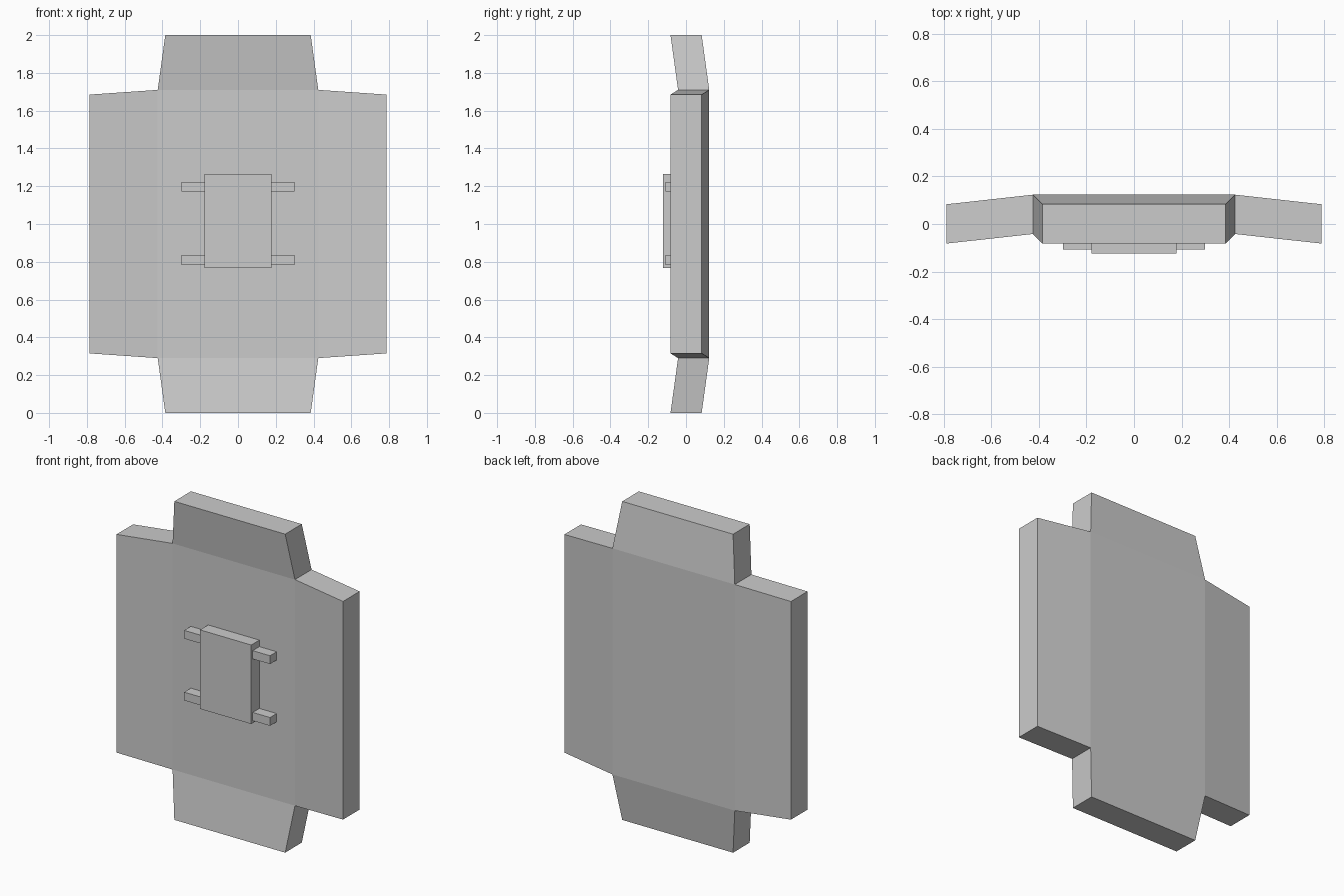
import bpy
import bmesh
from mathutils import Vector

if "Cube" in bpy.data.objects:
    bpy.data.objects.remove(bpy.data.objects["Cube"], do_unlink=True)

grey = bpy.data.materials.new("plain grey")
grey.use_nodes = True
colour = (0.6, 0.6, 0.6, 1)
grey.diffuse_color = colour
grey.node_tree.nodes["Principled BSDF"].inputs["Base Color"].default_value = colour

MID_Z = 1.0
FRONT_Y = -0.042   # front of the middle panel
TIP_Y = -0.082     # front of the flap tips
THICKNESS = 0.165


def add_object(name, bm):
    bmesh.ops.recalc_face_normals(bm, faces=bm.faces)
    mesh = bpy.data.meshes.new(name)
    bm.to_mesh(mesh)
    bm.free()
    mesh.materials.append(grey)
    obj = bpy.data.objects.new(name, mesh)
    bpy.context.collection.objects.link(obj)
    return obj


def box(name, low, high):
    bm = bmesh.new()
    bmesh.ops.create_cube(bm, size=1)
    low, high = Vector(low), Vector(high)
    for v in bm.verts:
        v.co = (low + high) / 2 + v.co * (high - low)
    return add_object(name, bm)


# Middle panel with four flaps tilted forward, extruded to thickness
bm = bmesh.new()
half_w, half_h = 0.425, 0.71
corners = [bm.verts.new((sx * half_w, FRONT_Y, MID_Z + sz * half_h))
           for sx, sz in ((-1, -1), (1, -1), (1, 1), (-1, 1))]
bm.faces.new(corners)
for i in range(4):
    a, b = corners[i], corners[(i + 1) % 4]
    tips = []
    for v in (b, a):
        sx = 1 if v.co.x > 0 else -1
        sz = 1 if v.co.z > MID_Z else -1
        # even sides are the bottom and top flaps, odd ones the side flaps
        x, z = (0.385, 1.0) if i % 2 == 0 else (0.787, 0.685)
        tips.append(bm.verts.new((sx * x, TIP_Y, MID_Z + sz * z)))
    bm.faces.new((a, b, *tips))
result = bmesh.ops.extrude_face_region(bm, geom=bm.faces[:], use_keep_orig=True)
moved = [g for g in result["geom"] if isinstance(g, bmesh.types.BMVert)]
bmesh.ops.translate(bm, verts=moved, vec=(0, THICKNESS, 0))
add_object("shield_panel", bm)

# Raised plate on the front
box("front_plate", (-0.178, -0.123, 0.768), (0.178, FRONT_Y, 1.264))

# Short bars sticking out of the plate's sides
for level, z in (("lower", 0.809), ("upper", 1.197)):
    for side, s in (("left", 1), ("right", -1)):
        xs = sorted((s * 0.178, s * 0.298))
        box(f"{level}_{side}_bar", (xs[0], -0.108, z - 0.026),
            (xs[1], FRONT_Y, z + 0.026))
